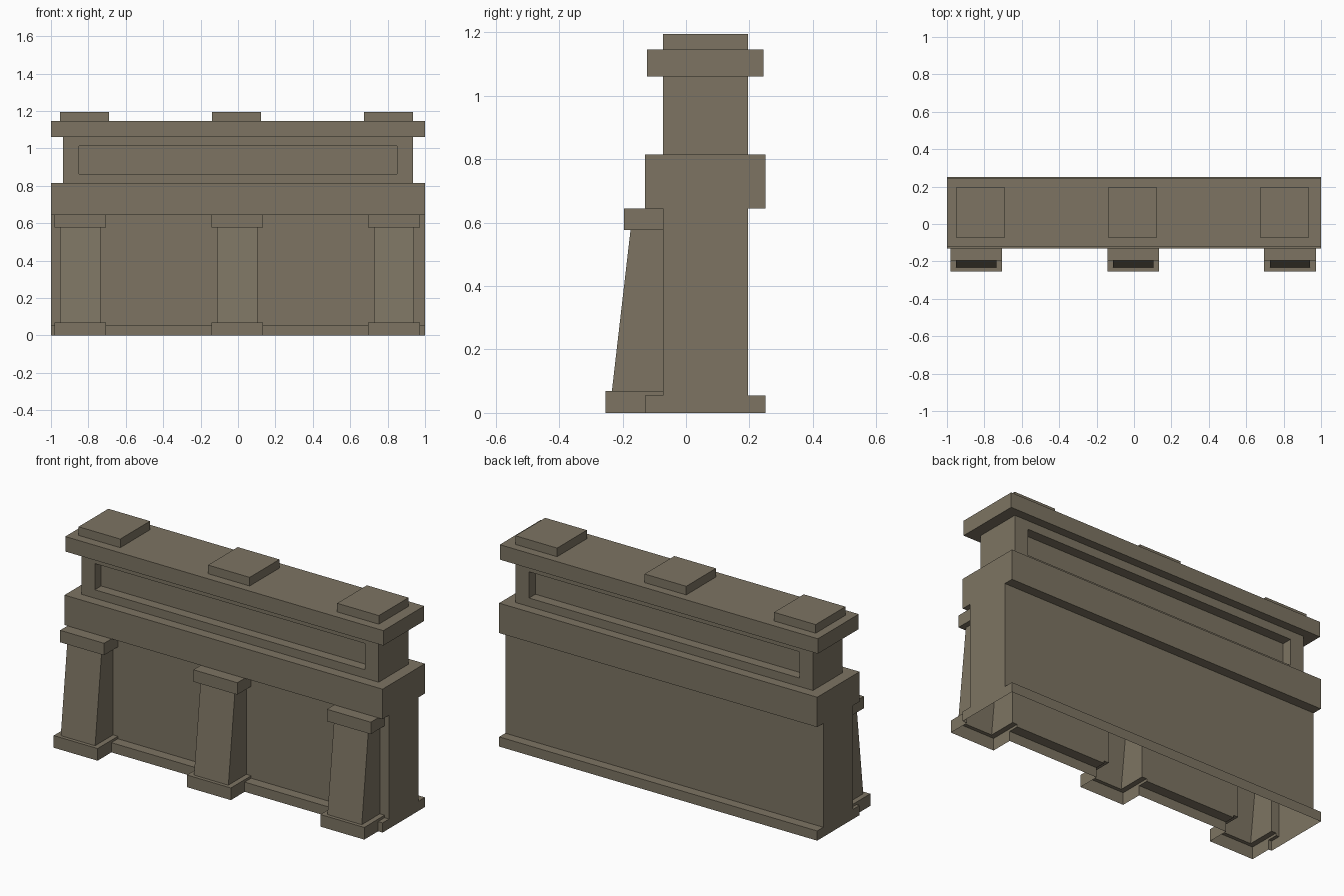
import bpy
import bmesh

if "Cube" in bpy.data.objects:
    bpy.data.objects.remove(bpy.data.objects["Cube"])

stone = bpy.data.materials.new("weathered_stone")
stone.diffuse_color = (0.205, 0.175, 0.123, 1.0)
stone.use_nodes = True
stone.node_tree.nodes["Principled BSDF"].inputs["Base Color"].default_value = stone.diffuse_color


def prisms(name, profile, spans):
    """Extrude a closed (y, z) profile along x, once for each (x0, x1) span."""
    bm = bmesh.new()
    for x0, x1 in spans:
        face = bm.faces.new([bm.verts.new((x0, y, z)) for y, z in profile])
        ext = bmesh.ops.extrude_face_region(bm, geom=[face])
        moved = [v for v in ext["geom"] if isinstance(v, bmesh.types.BMVert)]
        bmesh.ops.translate(bm, verts=moved, vec=(x1 - x0, 0, 0))
    bmesh.ops.recalc_face_normals(bm, faces=bm.faces)
    mesh = bpy.data.meshes.new(name)
    bm.to_mesh(mesh)
    bm.free()
    mesh.materials.append(stone)
    obj = bpy.data.objects.new(name, mesh)
    bpy.context.collection.objects.link(obj)
    return obj


def rect(y0, y1, z0, z1):
    return [(y0, z0), (y1, z0), (y1, z1), (y0, z1)]


def combine(target, parts, operation):
    """Apply boolean operations and remove the helper objects."""
    for p in parts:
        mod = target.modifiers.new(p.name, 'BOOLEAN')
        mod.operation = operation
        mod.solver = 'EXACT'
        mod.object = p
    bpy.context.view_layer.update()
    deps = bpy.context.evaluated_depsgraph_get()
    mesh = bpy.data.meshes.new_from_object(target.evaluated_get(deps))
    target.modifiers.clear()
    target.data = mesh
    for p in parts:
        bpy.data.objects.remove(p)


def around(centres, half):
    return [(c - half, c + half) for c in centres]


# Main wall: foot strip, plain wall and projecting band in one profile
wall = prisms("wall_with_buttresses", [
    (-0.13, 0), (0.25, 0), (0.25, 0.055), (0.195, 0.055),
    (0.195, 0.645), (0.25, 0.645), (0.25, 0.815), (-0.13, 0.815),
    (-0.13, 0.645), (-0.072, 0.645), (-0.072, 0.055), (-0.13, 0.055)],
    [(-1, 1)])

# Three sloping buttresses with foot and head blocks, joined to the wall
posts = (-0.843, -0.005, 0.834)
feet = prisms("buttress_feet", rect(-0.254, 0, 0, 0.069), around(posts, 0.138))
shafts = prisms("buttress_shafts",
                [(-0.237, 0.04), (0, 0.04), (0, 0.61), (-0.171, 0.61)],
                around(posts, 0.108))
heads = prisms("buttress_heads", rect(-0.196, 0, 0.577, 0.645), around(posts, 0.138))
combine(wall, [feet, shafts, heads], 'UNION')

# The wall is a hollow shell with an open underside
bm = bmesh.new()
bm.from_mesh(wall.data)
under = [f for f in bm.faces if all(v.co.z < 1e-4 for v in f.verts)]
bmesh.ops.delete(bm, geom=under, context='FACES')
bm.to_mesh(wall.data)
bm.free()

# Parapet with a long recessed panel on the front and back
parapet = prisms("parapet", rect(-0.072, 0.195, 0.815, 1.06), [(-0.935, 0.935)])
cut_front = prisms("front_panel_cutter", rect(-0.2, -0.015, 0.863, 1.012), [(-0.85, 0.85)])
cut_back = prisms("back_panel_cutter", rect(0.138, 0.3, 0.863, 1.012), [(-0.85, 0.85)])
combine(parapet, [cut_front, cut_back], 'DIFFERENCE')

# Coping slab and the three blocks on top
prisms("coping", rect(-0.123, 0.244, 1.06, 1.145), [(-1, 1)])
prisms("top_blocks", rect(-0.072, 0.195, 1.145, 1.194),
       around((-0.821, -0.007, 0.805), 0.131))
